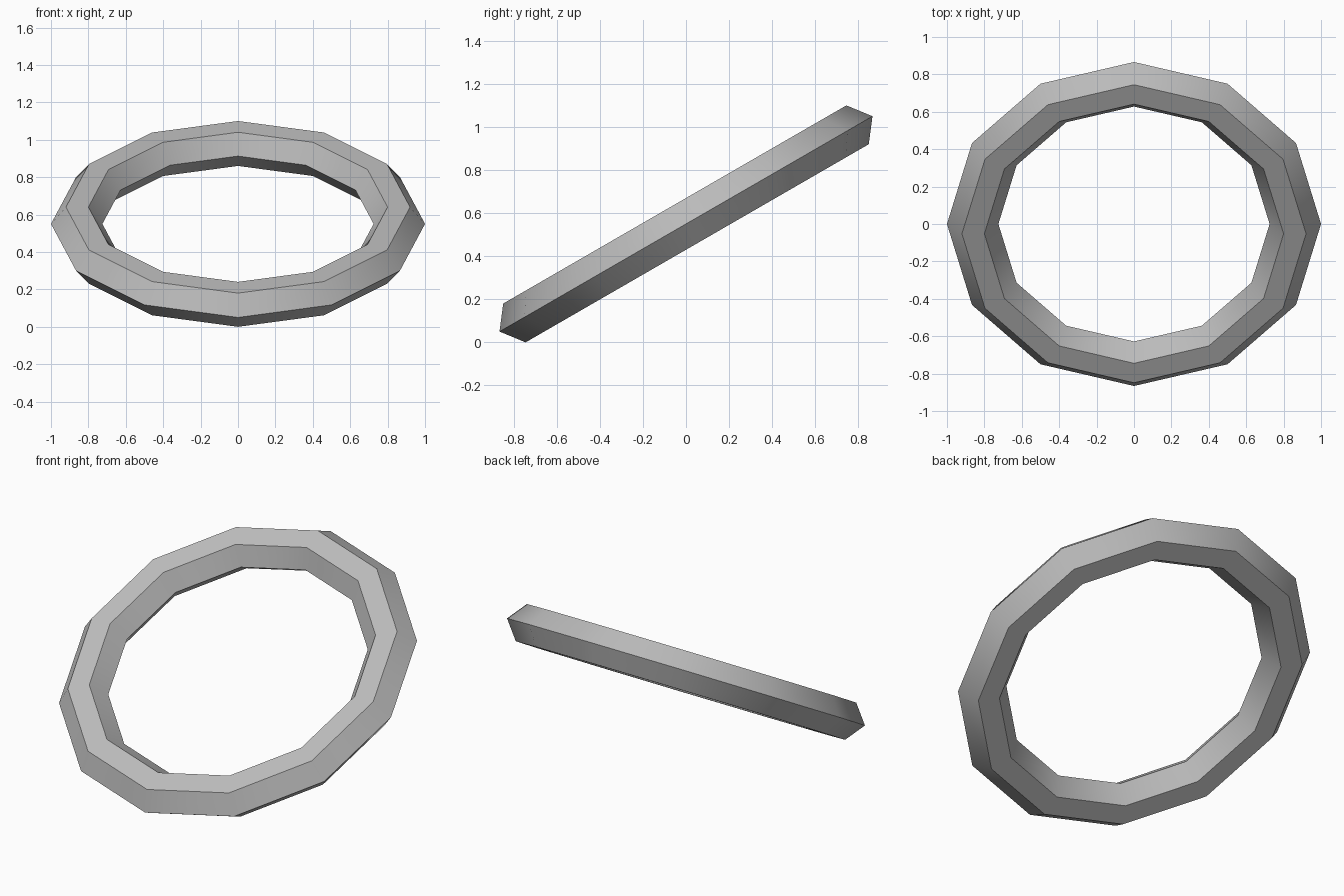
import bpy, bmesh, math
from mathutils import Matrix, Vector

cube = bpy.data.objects.get("Cube")
if cube:
    bpy.data.objects.remove(cube, do_unlink=True)

SEGMENTS = 12
TILT = math.radians(30)
CENTRE_Z = 0.55

# Six-sided cross-section of the band: (radius, height)
PROFILE = [(1.0, 0), (0.92, 0.104), (0.8, 0.104),
           (0.725, 0), (0.8, -0.104), (0.92, -0.104)]

grey = bpy.data.materials.new("plain grey")
grey.use_nodes = True
colour = (0.5, 0.5, 0.5, 1)
grey.diffuse_color = colour
grey.node_tree.nodes["Principled BSDF"].inputs["Base Color"].default_value = colour

# Sweep the section around the ring
bm = bmesh.new()
loops = []
for i in range(SEGMENTS):
    turn = Matrix.Rotation(math.tau * i / SEGMENTS, 3, 'Z')
    loops.append([bm.verts.new(turn @ Vector((r, 0, h))) for r, h in PROFILE])
for i, loop in enumerate(loops):
    following = loops[(i + 1) % SEGMENTS]
    for j in range(len(PROFILE)):
        k = (j + 1) % len(PROFILE)
        bm.faces.new((loop[j], following[j], following[k], loop[k]))
bmesh.ops.recalc_face_normals(bm, faces=bm.faces)

# Tilt so the back rises, then stand it on the ground
bm.transform(Matrix.Translation((0, 0, CENTRE_Z)) @ Matrix.Rotation(TILT, 4, 'X'))

mesh = bpy.data.meshes.new("tilted_ring")
bm.to_mesh(mesh)
bm.free()
mesh.materials.append(grey)
ring = bpy.data.objects.new("tilted_ring", mesh)
bpy.context.collection.objects.link(ring)

# Smooth around the ring, crisp along its lengthwise edges
bpy.ops.object.select_all(action='DESELECT')
ring.select_set(True)
bpy.context.view_layer.objects.active = ring
bpy.ops.object.shade_smooth_by_angle(angle=math.radians(35))
